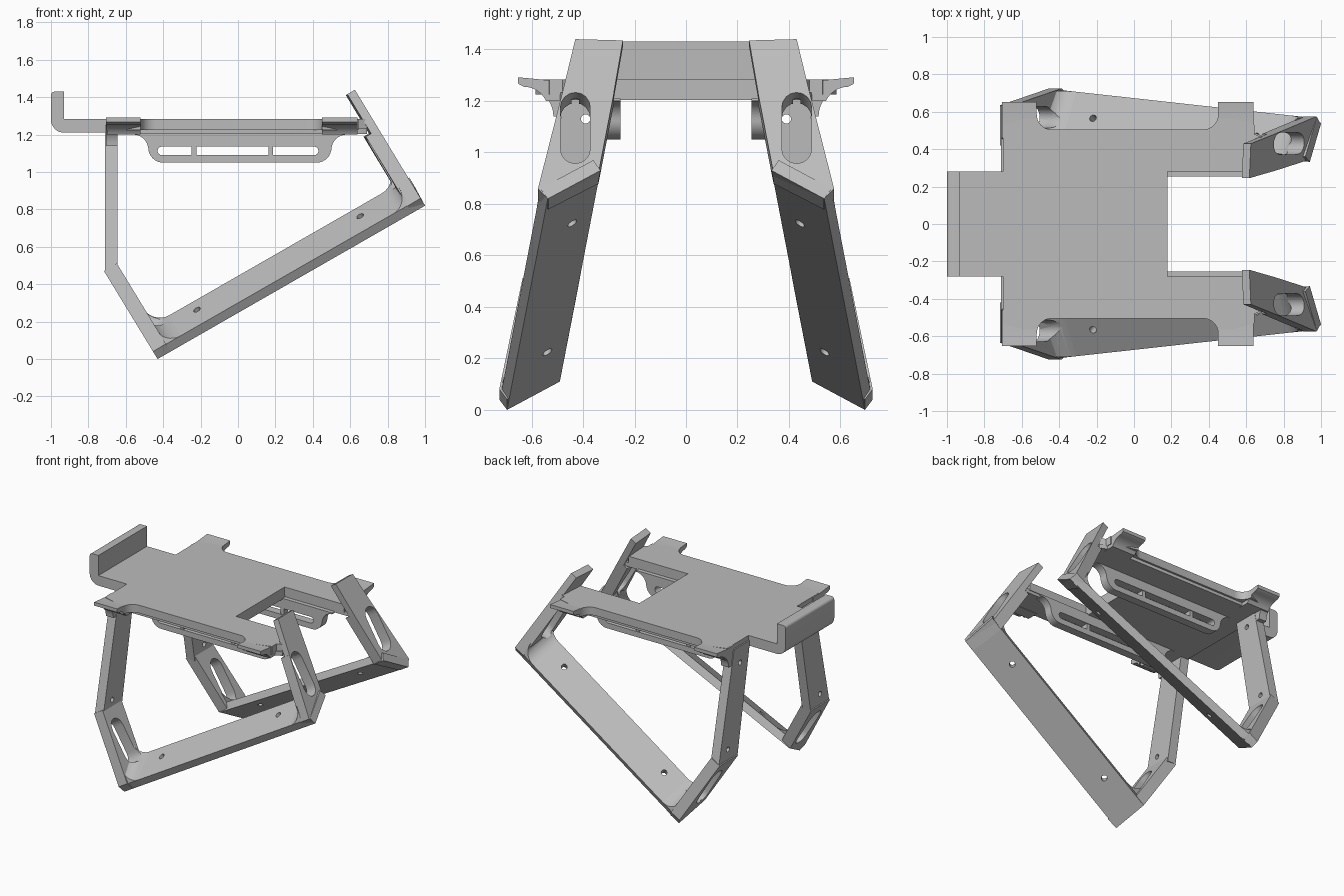
import bpy, bmesh
from math import radians, cos, sin
from mathutils import Vector

cube = bpy.data.objects.get("Cube")
if cube:
    bpy.data.objects.remove(cube)

grey = bpy.data.materials.new("plain_grey")
grey.use_nodes = True
grey.diffuse_color = (0.5, 0.5, 0.5, 1)
grey.node_tree.nodes["Principled BSDF"].inputs["Base Color"].default_value = (0.5, 0.5, 0.5, 1)


def arc(cx, cy, r, a0, a1, n=8):
    angles = [radians(a0 + (a1 - a0) * i / n) for i in range(n + 1)]
    return [(cx + r * cos(a), cy + r * sin(a)) for a in angles]


def stadium(cx, cy, half, r, upright=True):
    # rounded slot outline; half is the distance from centre to each arc centre
    if upright:
        return arc(cx, cy + half, r, 0, 180) + arc(cx, cy - half, r, 180, 360)
    return arc(cx + half, cy, r, -90, 90) + arc(cx - half, cy, r, 90, 270)


def prism(name, points, vec):
    # extrude a flat outline along a vector
    bm = bmesh.new()
    face = bm.faces.new([bm.verts.new(p) for p in points])
    new = bmesh.ops.extrude_face_region(bm, geom=[face])["geom"]
    bmesh.ops.translate(bm, vec=vec, verts=[v for v in new if isinstance(v, bmesh.types.BMVert)])
    bmesh.ops.recalc_face_normals(bm, faces=bm.faces)
    mesh = bpy.data.meshes.new(name)
    bm.to_mesh(mesh)
    bm.free()
    obj = bpy.data.objects.new(name, mesh)
    obj.data.materials.append(grey)
    bpy.context.collection.objects.link(obj)
    return obj


def activate(obj):
    bpy.ops.object.select_all(action='DESELECT')
    obj.select_set(True)
    bpy.context.view_layer.objects.active = obj


def cut(obj, points, vec):
    cutter = prism("cutter", points, vec)
    cutter.hide_render = True
    mod = obj.modifiers.new("cut", 'BOOLEAN')
    mod.operation = 'DIFFERENCE'
    mod.solver = 'EXACT'
    mod.object = cutter
    activate(obj)
    bpy.ops.object.modifier_apply(modifier=mod.name)
    bpy.data.objects.remove(cutter)


def finish(obj, mirror=True):
    activate(obj)
    bpy.ops.object.shade_smooth_by_angle(angle=radians(30))
    if mirror:
        mod = obj.modifiers.new("mirror", 'MIRROR')
        mod.use_axis = (False, True, False)


def both_sides(half, z):
    # complete a half outline across the centre line
    full = half + [(x, -y) for x, y in reversed(half)]
    return [(x, y, z) for x, y in full]


def side(points, y):
    return [(x, y, z) for x, z in points]


# slanted planes of the end plates, the upper one slightly twisted
def upper_plane(points):
    return [Vector((1.0 - 0.605 * (z - 0.82) - 0.06 * (0.43 + 0.24 * (1.44 - z) - y), y, z)) for y, z in points]


def lower_plane(points):
    return [Vector((-0.43 - 0.609 * z, y, z)) for y, z in points]


# sloping end plates, with a thinner tab above the deck
inward = Vector((-0.856, 0, -0.518))
tab = prism("upper_tab", upper_plane(
    [(0.488, 1.2), (0.43, 1.44), (0.245, 1.435), (0.286, 1.2)]), inward * 0.047)
upper = prism("upper_end_plate", upper_plane(
    [(0.535, 0.82), (0.575, 0.86), (0.481, 1.23), (0.28, 1.23), (0.34, 0.92)]), inward * 0.08)
lower = prism("lower_end_plate", lower_plane(
    [(0.695, 0), (0.725, 0.04), (0.635, 0.47), (0.42, 0.47), (0.49, 0.11)]), -inward * 0.08)

# long tilted bottom bar
A, C = Vector((-0.43, 0.695, 0)), Vector((-0.49, 0.49, 0.11))
thick = Vector((-0.024, 0.028, 0.04))
run = Vector((1.43, -0.158, 0.82))
width = C - A
bar = prism("bottom_bar", [A, A + thick, C + thick, C], run)

# rounded inner corners between the bar and the end plates
along = run.normalized()
rise = Vector((-0.52, -0.1, 0.85)).normalized()


def corner(name, origin, direction):
    outline = [(0, 0)] + arc(0.1, 0.1, 0.1, 270, 180)
    return prism(name, [origin + direction * u + rise * v for u, v in outline], width)


lower_corner = corner("lower_corner_fillet", A + thick + along * 0.07, along)
upper_corner = corner("upper_corner_fillet", A + thick + run - along * 0.07, -along)

# slots through the end plates and the fillets in front of them
for part in (upper, upper_corner, tab):
    outline = upper_plane(stadium(0.43, 1.095, 0.08, 0.058))
    cut(part, [p - inward * 0.1 for p in outline], inward * 0.35)
for part in (lower, lower_corner):
    outline = lower_plane(stadium(0.57, 0.26, 0.08, 0.058))
    cut(part, [p + inward * 0.1 for p in outline], inward * -0.35)

# screw holes in the bottom bar
across, normal = width.normalized(), thick.normalized()
for s in (0.19, 0.8):
    centre = A + width * 0.62 + run * s - normal * 0.05
    cut(bar, [centre + along * u + across * v for u, v in arc(0, 0, 0.02, 0, 345, 15)], normal * 0.2)

# upright plate with screw holes
upright = prism("upright_plate", [(-0.71, y, z) for y, z in
                [(0.635, 0.47), (0.46, 1.25), (0.275, 1.25), (0.42, 0.47)]], (0.067, 0, 0))
for y, z in ((0.53, 0.55), (0.39, 1.13)):
    cut(upright, [(-0.8, u, v) for u, v in arc(y, z, 0.018, 0, 345, 15)], (0.3, 0, 0))

# thin hanging rail with a long slot and two ribs
profile = ([(-0.56, 1.21)] + arc(-0.56, 1.12, 0.08, 90, 0) + arc(-0.40, 1.13, 0.08, 180, 270)
           + arc(0.42, 1.13, 0.08, 270, 360) + arc(0.58, 1.12, 0.08, 180, 90) + [(0.58, 1.21)])
rail = prism("hanging_rail", side(profile, 0.255), (0, 0.06, 0))
cut(rail, side(stadium(0, 1.113, 0.407, 0.023, False), 0.1), (0, 0.5, 0))
for x in (-0.235, 0.175):
    rib = [(x - 0.013, 1.08), (x + 0.013, 1.08), (x + 0.013, 1.145), (x - 0.013, 1.145)]
    finish(prism("rail_rib", side(rib, 0.26), (0, 0.05, 0)))

# raised tabs with curved undersides, and a deeper bracket on the upright
lip = [(0.46, 1.283), (0.53, 1.28), (0.652, 1.292), (0.652, 1.267)]
shallow = lip + arc(0.63, 1.16, 0.095, 90, 155) + [(0.46, 1.2)]
deep = lip + arc(0.63, 1.14, 0.115, 90, 180) + [(0.44, 1.14)]
for name, outline, x, length in (("upright_bracket", deep, -0.705, 0.06),
                                 ("rear_tab", shallow, -0.70, 0.18),
                                 ("front_tab", shallow, 0.45, 0.19)):
    finish(prism(name, [(x, y, z) for y, z in outline], (length, 0, 0)))

for part in (tab, upper, lower, bar, lower_corner, upper_corner, upright, rail):
    finish(part)

# deck with open end, arms and rounded side notches
half = ([(0.18, 0.28), (0.66, 0.28), (0.69, 0.46), (0.645, 0.48), (0.645, 0.53), (0.45, 0.585)]
        + arc(0.37, 0.585, 0.08, 0, -90) + arc(-0.44, 0.585, 0.08, -90, -180)
        + [(-0.70, 0.53)])
finish(prism("deck", both_sides(half, 1.225), (0, 0, 0.058)), False)

# stepped underside that joins rails, uprights and upper plates
under = [(0.18, 0.285), (0.69, 0.285), (0.69, 0.47), (0.64, 0.49), (-0.70, 0.49)]
finish(prism("deck_underside", both_sides(under, 1.203), (0, 0, 0.03)), False)

# end hook with a rounded outer bend
hook = ([(-0.68, 1.21), (-0.68, 1.283), (-0.93, 1.283), (-0.93, 1.43)]
        + arc(-0.98, 1.41, 0.02, 90, 180, 4) + arc(-0.93, 1.28, 0.07, 180, 270))
finish(prism("end_hook", side(hook, -0.28), (0, 0.56, 0)), False)
